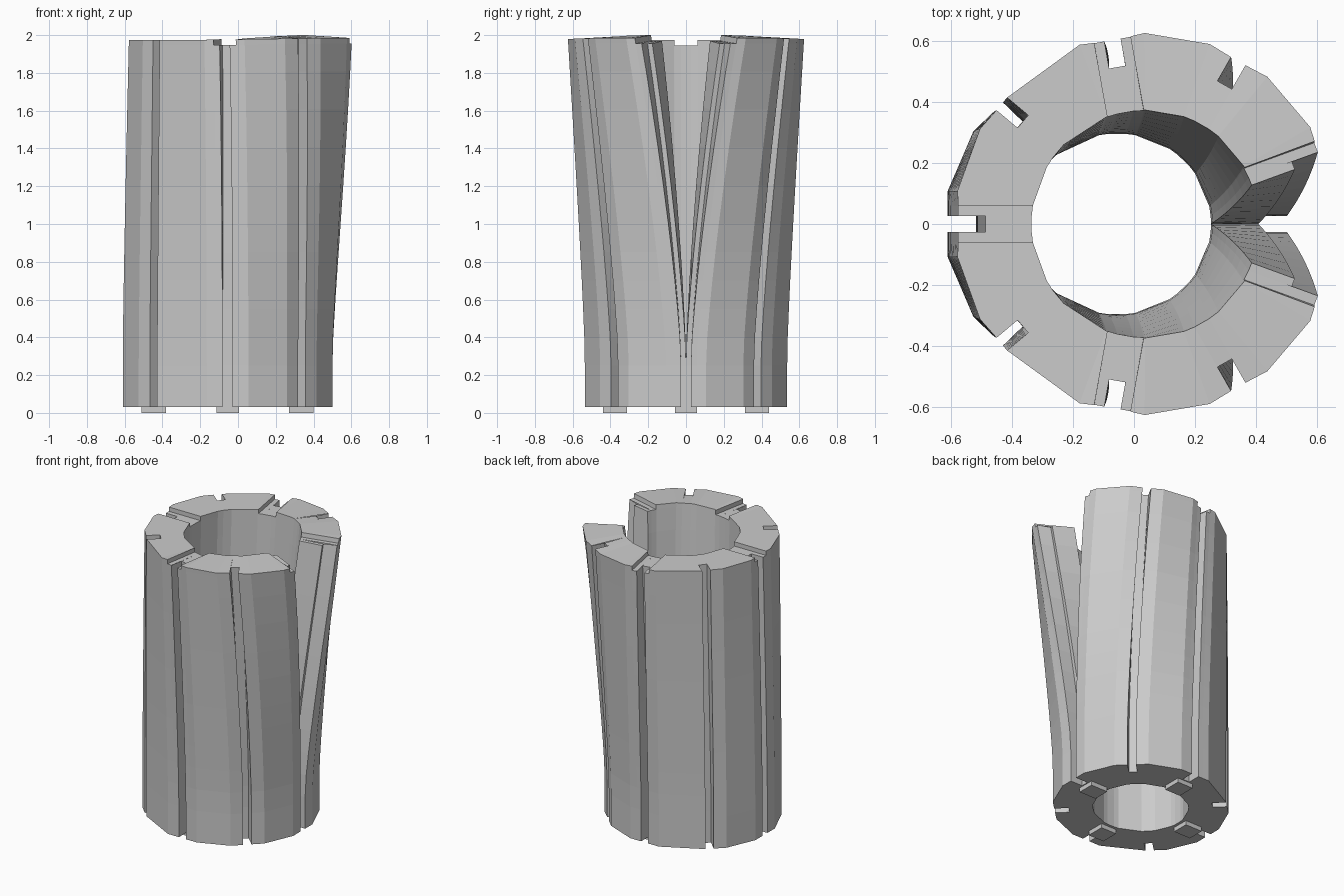
import bpy, bmesh
from math import radians, sin, cos, sqrt

if "Cube" in bpy.data.objects:
    bpy.data.objects.remove(bpy.data.objects["Cube"])

SLOT, GROOVE = 0.027, 0.06          # half widths
LEVELS = [0.03, 0.25, 0.4, 0.55, 0.7, 0.85, 1.0, 1.2, 1.4, 1.6, 1.8, 1.945, 1.975]


def lerp(a, b, t):
    return a + (b - a) * t


def place(phi, w, r, z, outer=0.0):
    """Map a point of the closed tube (phi from the -x side) to the sleeve that opens upward."""
    t = min(1.0, max(0.0, (z - 0.3) / 1.675)) ** 1.25
    a = radians(phi * (1 - t * 20.5 / 180))
    x = lerp(-0.055, 0.038, t) - cos(a) * r + sin(a) * w
    y = (sin(a) * r + cos(a) * w) * lerp(0.965, 1.0, t)
    s = min(1.0, max(0.0, (abs(phi) - 80) / 70))
    return x, y, z + t * s * (0.025 - 0.015 * outer)


def radius(kind, z):
    t = min(1.0, max(0.0, (z - 0.3) / 1.675)) ** 1.25
    low, high = {"corner": (0.566, 0.625), "flat": (0.555, 0.613),
                 "floor": (0.462, 0.523), "bore": (0.307, 0.373)}[kind]
    return lerp(low, high, t)


# Cross-section columns: (angle, side offset, radius kind, in top groove)
cols = []
for k in range(-4, 5):
    g = k % 2 == 0
    side = [(SLOT, "floor", g), (SLOT, "flat", g)]
    if g:
        side += [(GROOVE, "flat", True), (GROOVE, "flat", False)]
    left = [(-w, kind, f) for w, kind, f in reversed(side)]
    if k == -4:
        items = [(0, "floor", g)] + side
    elif k == 4:
        items = left + [(0, "floor", g)]
    else:
        items = left + side
    cols += [(45 * k, w, kind, f) for w, kind, f in items]
    if k < 4:
        for off in (11.25, 33.75):
            if abs(45 * k + off) != 56.25:
                cols.append((45 * k + off, 0, "corner", False))

# Split sleeve with slots and top grooves
bm = bmesh.new()
outer, inner = [], []
for phi, w, kind, groove in cols:
    zs = LEVELS[:-1] if groove else LEVELS
    outer.append([bm.verts.new(place(phi, w, radius(kind, z), z, 1)) for z in zs])
    inner.append([bm.verts.new(place(phi, w, sqrt(radius("bore", z) ** 2 - w * w), z))
                  for z in zs])

for i in range(len(cols) - 1):
    j = i + 1
    a, b = cols[i], cols[j]
    same_place = a[:2] == b[:2]
    step = a[3] != b[3]
    n = min(len(outer[i]), len(outer[j]))
    for l in range(n - 1):
        if not step:
            bm.faces.new((outer[i][l], outer[i][l + 1], outer[j][l + 1], outer[j][l]))
        if not same_place:
            bm.faces.new((inner[i][l], inner[j][l], inner[j][l + 1], inner[i][l + 1]))
    if step or not same_place:
        bm.faces.new((outer[i][-1], inner[i][-1], inner[j][-1], outer[j][-1]))
    if not same_place:
        bm.faces.new((outer[i][0], outer[j][0], inner[j][0], inner[i][0]))

# Faces along the split
for l in range(len(outer[0]) - 1):
    bm.faces.new((inner[0][l], inner[0][l + 1], outer[0][l + 1], outer[0][l]))
    bm.faces.new((outer[-1][l], outer[-1][l + 1], inner[-1][l + 1], inner[-1][l]))


def finish(name, bm):
    me = bpy.data.meshes.new(name)
    bm.to_mesh(me)
    bm.free()
    ob = bpy.data.objects.new(name, me)
    bpy.context.collection.objects.link(ob)


finish("split_sleeve", bm)

# Locating tabs under the sleeve
for k, name in enumerate(("left", "back", "right", "front")):
    bm = bmesh.new()
    bmesh.ops.create_cube(bm, size=1)
    for v in bm.verts:
        r = 0.39 + v.co.x * 0.13
        v.co = place(90 * k, v.co.y * 0.12, r, 0.02 + v.co.z * 0.04)
    bmesh.ops.recalc_face_normals(bm, faces=bm.faces)
    finish("bottom_tab_" + name, bm)
